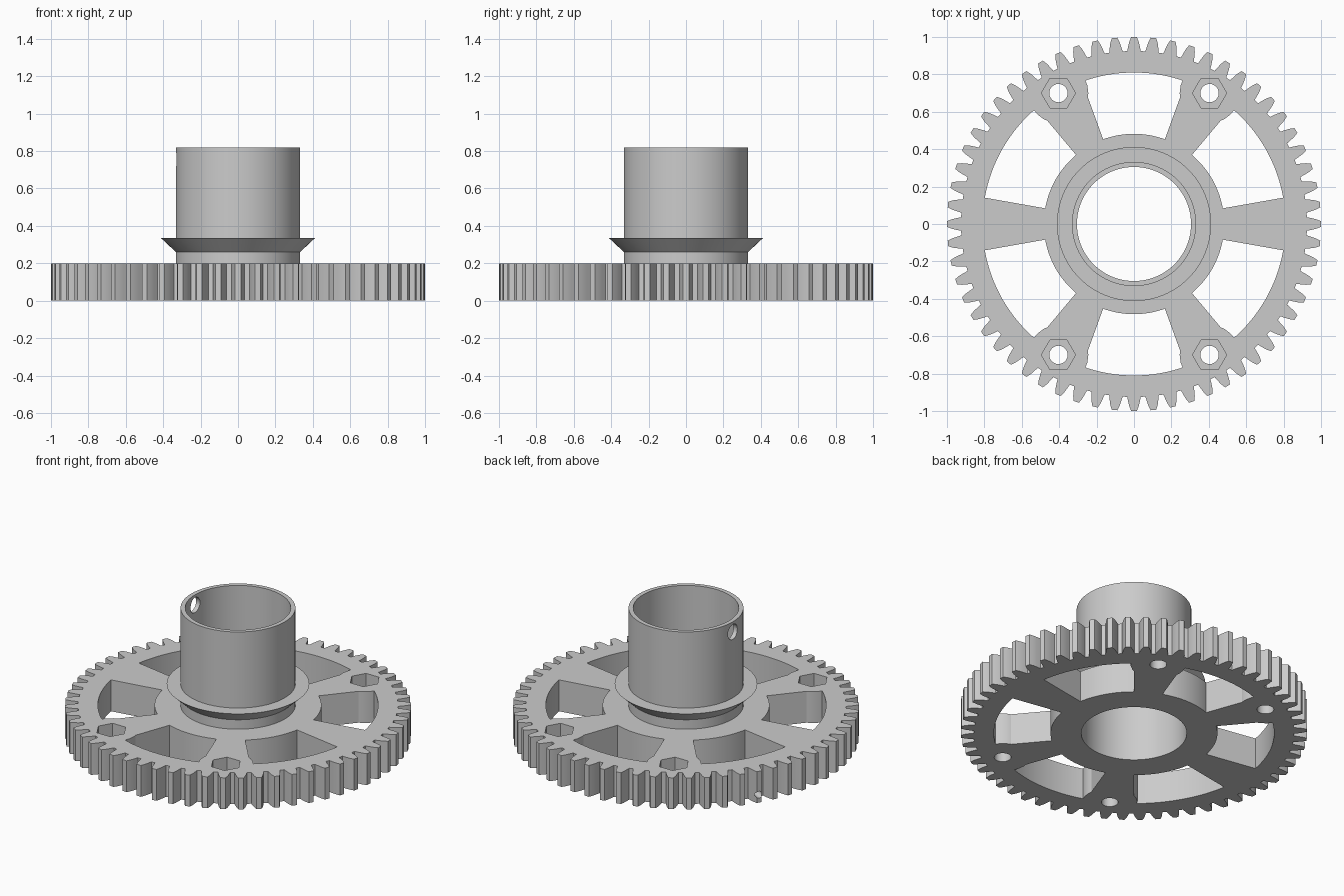
import bpy, bmesh
from math import radians, cos, sin, pi
from mathutils import Matrix

cube = bpy.data.objects.get("Cube")
if cube:
    bpy.data.objects.remove(cube, do_unlink=True)

grey = bpy.data.materials.new("plain grey")
grey.use_nodes = True
COLOR = (0.6, 0.6, 0.6, 1)
grey.diffuse_color = COLOR
grey.node_tree.nodes["Principled BSDF"].inputs["Base Color"].default_value = COLOR


def polar(r, a):
    return (r * cos(a), r * sin(a))


def circle(r, n, cx=0, cy=0):
    return [(cx + r * cos(2 * pi * i / n), cy + r * sin(2 * pi * i / n)) for i in range(n)]


def make(name, bm):
    bmesh.ops.recalc_face_normals(bm, faces=bm.faces)
    mesh = bpy.data.meshes.new(name)
    bm.to_mesh(mesh)
    bm.free()
    ob = bpy.data.objects.new(name, mesh)
    mesh.materials.append(grey)
    bpy.context.collection.objects.link(ob)
    return ob


def prisms(name, outlines, z0, z1):
    """Extrude one or more closed outlines from z0 to z1."""
    bm = bmesh.new()
    for pts in outlines:
        low = [bm.verts.new((x, y, z0)) for x, y in pts]
        high = [bm.verts.new((x, y, z1)) for x, y in pts]
        bm.faces.new(low)
        bm.faces.new(high)
        for i in range(len(pts)):
            j = (i + 1) % len(pts)
            bm.faces.new((low[i], low[j], high[j], high[i]))
    return make(name, bm)


def lathe(name, profile, n):
    """Spin a closed (radius, height) profile about the z axis."""
    bm = bmesh.new()
    rings = [[bm.verts.new((*polar(r, 2 * pi * i / n), z)) for r, z in profile] for i in range(n)]
    for i in range(n):
        a, b = rings[i], rings[(i + 1) % n]
        for k in range(len(profile)):
            m = (k + 1) % len(profile)
            bm.faces.new((a[k], b[k], b[m], a[m]))
    return make(name, bm)


def side_rod(name, r, angle, z, start, end):
    """Radial rod used to drill sideways holes."""
    ob = prisms(name, [circle(r, 24)], start, end)
    ob.data.transform(Matrix.Translation((0, 0, z)) @ Matrix.Rotation(angle, 4, 'Z')
                      @ Matrix.Rotation(pi / 2, 4, 'Y'))
    return ob


def cut(target, cutter):
    mod = target.modifiers.new("cut", 'BOOLEAN')
    mod.operation = 'DIFFERENCE'
    mod.solver = 'EXACT'
    mod.object = cutter
    bpy.context.view_layer.update()
    with bpy.context.temp_override(object=target, active_object=target):
        bpy.ops.object.modifier_apply(modifier=mod.name)
    bpy.data.objects.remove(cutter, do_unlink=True)


# Toothed wheel outline: (radius, half width) down one flank of a tooth
TEETH = 60
flank = [(0.925, 0.036), (0.95, 0.031), (0.975, 0.025), (1.0, 0.015)]
outline = []
for t in range(TEETH):
    mid = 2 * pi * t / TEETH
    outline += [polar(r, mid - w / r) for r, w in flank]
    outline += [polar(r, mid + w / r) for r, w in reversed(flank)]
gear = prisms("gear_wheel", [outline], 0, 0.2)

# Six windows between the spokes, kept clear of the bolt bosses
bolts = [polar(0.808, radians(a)) for a in (60, 120, 240, 300)]
windows = []
for k in range(6):
    arc = [radians(60 * k + 10 + 40 * i / 16) for i in range(17)]
    windows.append([polar(0.81, a) for a in arc] + [polar(0.482, a) for a in reversed(arc)])
window_cutter = prisms("window_cutter", windows, -0.1, 0.3)
cut(window_cutter, prisms("boss_cutter", [circle(0.16, 24, *b) for b in bolts], -0.2, 0.4))
cut(gear, window_cutter)

# Bore, bolt holes, hexagonal nut pockets and a small mark in the rim
cut(gear, prisms("bore_cutter", [circle(0.32, 96)], -0.1, 0.3))
cut(gear, prisms("bolt_cutter", [circle(0.049, 24, *b) for b in bolts], -0.1, 0.3))
cut(gear, prisms("nut_cutter", [circle(0.091, 6, *b) for b in bolts], 0.1, 0.3))
cut(gear, side_rod("rim_cutter", 0.022, radians(150), 0.05, 0.9, 1.1))

# Hollow hub tube with its flared collar and a cross hole near the top
hub = lathe("hub_tube", [(0.305, 0), (0.32, 0), (0.32, 0.2), (0.332, 0.2), (0.332, 0.26),
                         (0.412, 0.335), (0.332, 0.335), (0.332, 0.82), (0.305, 0.82)], 96)
cut(hub, side_rod("pin_cutter", 0.048, pi, 0.755, 0.2, 0.5))

# Soft shading on the curved walls, sharp edges elsewhere
for ob in (gear, hub):
    bpy.ops.object.select_all(action='DESELECT')
    ob.select_set(True)
    bpy.context.view_layer.objects.active = ob
    bpy.ops.object.shade_smooth_by_angle(angle=radians(20))
